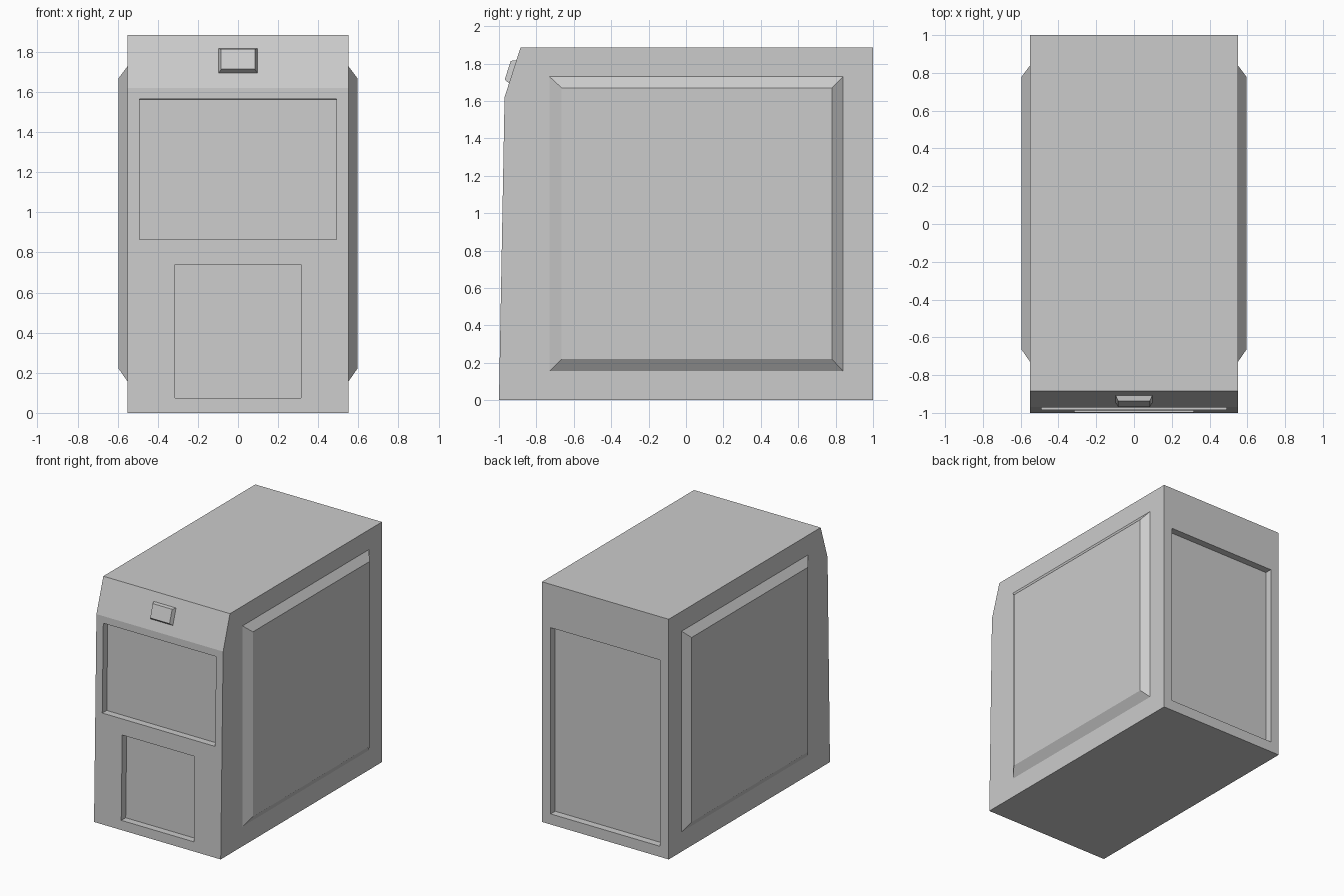
import bpy, bmesh
from mathutils import Vector

if "Cube" in bpy.data.objects:
    bpy.data.objects.remove(bpy.data.objects["Cube"])

W, H = 0.55, 1.885                                  # half width, height
BEND = Vector((0, -0.97, 1.62))                     # where the front starts to lean back
FOOT, BROW = Vector((0, -1, 0)), Vector((0, -0.885, H))


def mesh_object(name, verts, faces):
    bm = bmesh.new()
    vs = [bm.verts.new(v) for v in verts]
    for f in faces:
        bm.faces.new([vs[i] for i in f])
    bmesh.ops.recalc_face_normals(bm, faces=bm.faces)
    me = bpy.data.meshes.new(name)
    bm.to_mesh(me)
    bm.free()
    ob = bpy.data.objects.new(name, me)
    bpy.context.collection.objects.link(ob)
    return ob


def block(name, origin, u, v, rect0, rect1, h0, h1):
    """Tapered block on the plane (origin, u, v); rect = (u0, u1, v0, v1)."""
    u, v = Vector(u).normalized(), Vector(v).normalized()
    n = u.cross(v)
    verts = []
    for (a, b, c, d), h in ((rect0, h0), (rect1, h1)):
        verts += [Vector(origin) + u * p + v * q + n * h
                  for p, q in ((a, c), (b, c), (b, d), (a, d))]
    return mesh_object(name, verts, [(3, 2, 1, 0), (4, 5, 6, 7)] +
                       [(i, (i + 1) % 4, (i + 1) % 4 + 4, i + 4) for i in range(4)])


# Case: extruded side profile
profile = [(-1, 0), (1, 0), (1, H), (BROW.y, H), (BEND.y, BEND.z)]
n = len(profile)
case = mesh_object("case_body",
                   [(x, y, z) for x in (-W, W) for y, z in profile],
                   [tuple(range(n)), tuple(range(n, 2 * n))] +
                   [(i, (i + 1) % n, (i + 1) % n + n, i + n) for i in range(n)])

# Recesses: two in the front, one in the back
front = (FOOT, (1, 0, 0), BEND - FOOT)
back = ((0, 1, 0), (-1, 0, 0), (0, 0, 1))
recesses = [("drive_bay", front, (-0.49, 0.49, 0.865, 1.565)),
            ("lower_bay", front, (-0.315, 0.315, 0.075, 0.74)),
            ("rear_bay", back, (-0.475, 0.475, 0.083, 1.545))]
cutters = []
for name, plane, rect in recesses:
    cutter = block(name + "_cutter", *plane, rect, rect, -0.056, 0.1)
    cutter.hide_render = True
    mod = case.modifiers.new(name, 'BOOLEAN')
    mod.operation, mod.solver, mod.object = 'DIFFERENCE', 'EXACT', cutter
    cutters.append(cutter)
deps = bpy.context.evaluated_depsgraph_get()
cut_mesh = bpy.data.meshes.new_from_object(case.evaluated_get(deps))
case.modifiers.clear()
case.data = cut_mesh
for cutter in cutters:
    bpy.data.objects.remove(cutter)

# Raised side panels
for side, s in (("right", 1), ("left", -1)):
    outer = sorted((-0.73 * s, 0.84 * s)) + [0.155, 1.73]
    inner = sorted((-0.665 * s, 0.78 * s)) + [0.22, 1.67]
    block(side + "_side_panel", (W * s, 0, 0), (0, s, 0), (0, 0, 1),
          outer, inner, 0, 0.045)

# Power button on the sloped brow
block("power_button", BEND, (1, 0, 0), BROW - BEND,
      (-0.097, 0.097, 0.078, 0.207), (-0.084, 0.084, 0.09, 0.195), 0, 0.028)
